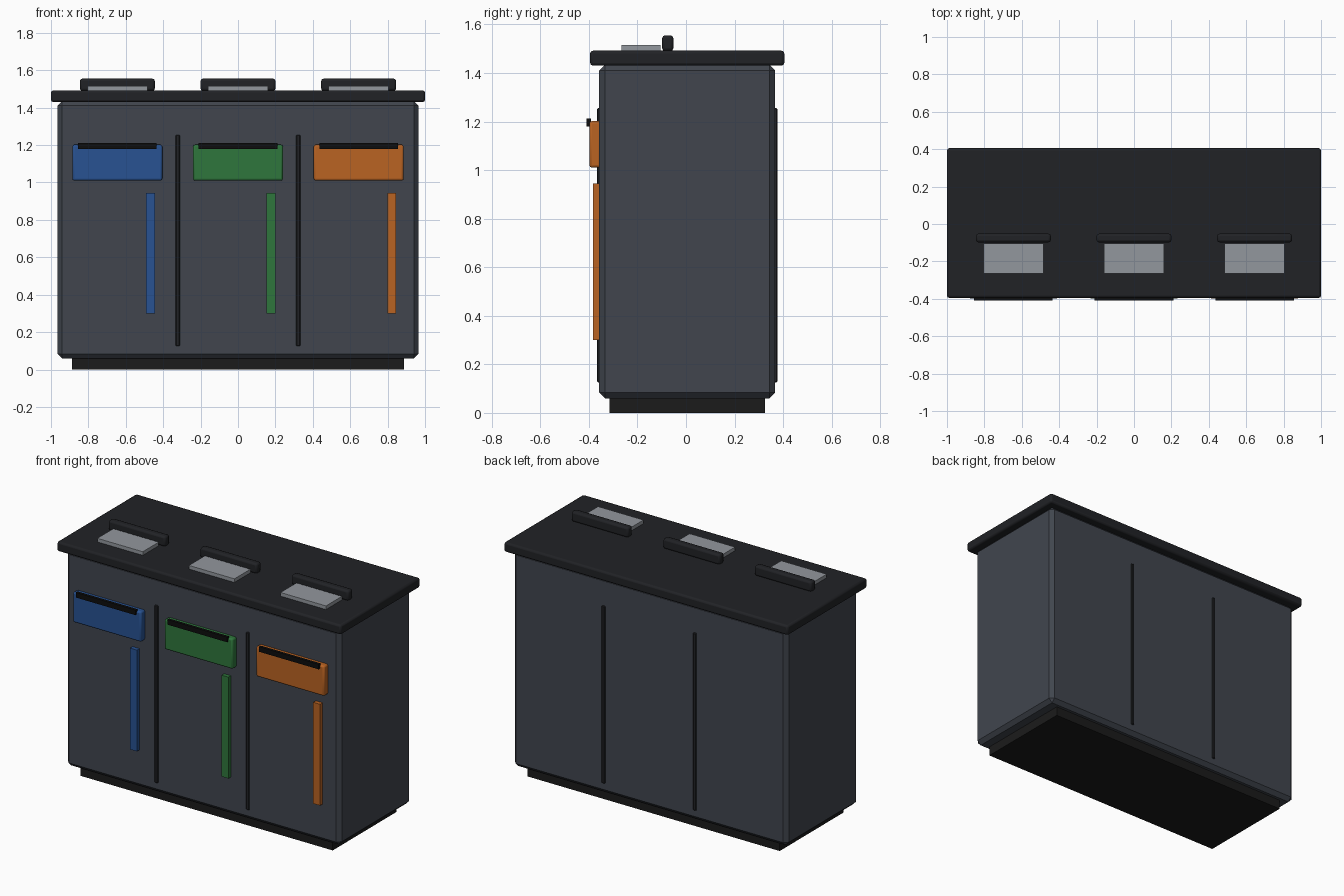
import bpy

if "Cube" in bpy.data.objects:
    bpy.data.objects.remove(bpy.data.objects["Cube"])

CY = 0.005  # depth centre of the cabinet


def material(name, rgb):
    m = bpy.data.materials.new(name)
    m.diffuse_color = (*rgb, 1)
    m.use_nodes = True
    m.node_tree.nodes["Principled BSDF"].inputs["Base Color"].default_value = m.diffuse_color
    return m


def box(name, x, y, z, mat, bevel=0, segments=1):
    """Box from (min, max) ranges with an optional bevel."""
    spans = (x, y, z)
    bpy.ops.mesh.primitive_cube_add(size=1, location=[(a + b) / 2 for a, b in spans])
    o = bpy.context.object
    o.name = name
    o.scale = [b - a for a, b in spans]
    bpy.ops.object.transform_apply(location=False, rotation=False, scale=True)
    o.data.materials.append(mat)
    if bevel:
        mod = o.modifiers.new("bevel", 'BEVEL')
        mod.width = bevel
        mod.segments = segments
        if segments > 1:
            bpy.ops.object.shade_smooth_by_angle(angle=0.6)
    return o


def mid(c, w):
    return (c - w / 2, c + w / 2)


slate = material("slate", (0.052, 0.060, 0.076))
dark = material("dark", (0.015, 0.016, 0.019))
plinth_black = material("plinth_black", (0.011, 0.011, 0.011))
slot_black = material("slot_black", (0.004, 0.004, 0.004))
steel = material("steel", (0.29, 0.31, 0.34))
colours = {
    "blue": material("blue", (0.021, 0.085, 0.29)),
    "green": material("green", (0.028, 0.18, 0.045)),
    "orange": material("orange", (0.49, 0.125, 0.016)),
}

# Cabinet
box("plinth", mid(0, 1.775), mid(CY, 0.64), (0, 0.07), plinth_black)
box("cabinet_body", mid(0, 1.93), mid(CY, 0.725), (0.06, 1.435), slate, 0.024)
box("lid", mid(0, 2.0), mid(CY, 0.8), (1.43, 1.492), dark, 0.012, 2)

# Divider strips, showing on front and back
for side, x in (("left", -0.322), ("right", 0.322)):
    for face, y in (("front", (-0.366, -0.34)), ("back", (0.35, 0.376))):
        box(f"{side}_divider_{face}", mid(x, 0.022), y, (0.125, 1.255), dark, 0.004)

# Three compartments
for (name, mat), x in zip(colours.items(), (-0.645, 0, 0.645)):
    box(f"{name}_flap", mid(x, 0.48), (-0.398, -0.35), (1.01, 1.202), mat, 0.01, 2)
    box(f"{name}_flap_slot", mid(x, 0.42), (-0.41, -0.392), (1.18, 1.212), slot_black)
    box(f"{name}_door_strip", mid(x + 0.177, 0.048), (-0.383, -0.35), (0.30, 0.945), mat)
    box(f"{name}_top_plate", mid(x, 0.32), (-0.265, -0.105), (1.485, 1.515), steel)
    box(f"{name}_top_handle", mid(x, 0.4), (-0.098, -0.052), (1.49, 1.555), dark, 0.012, 2)
